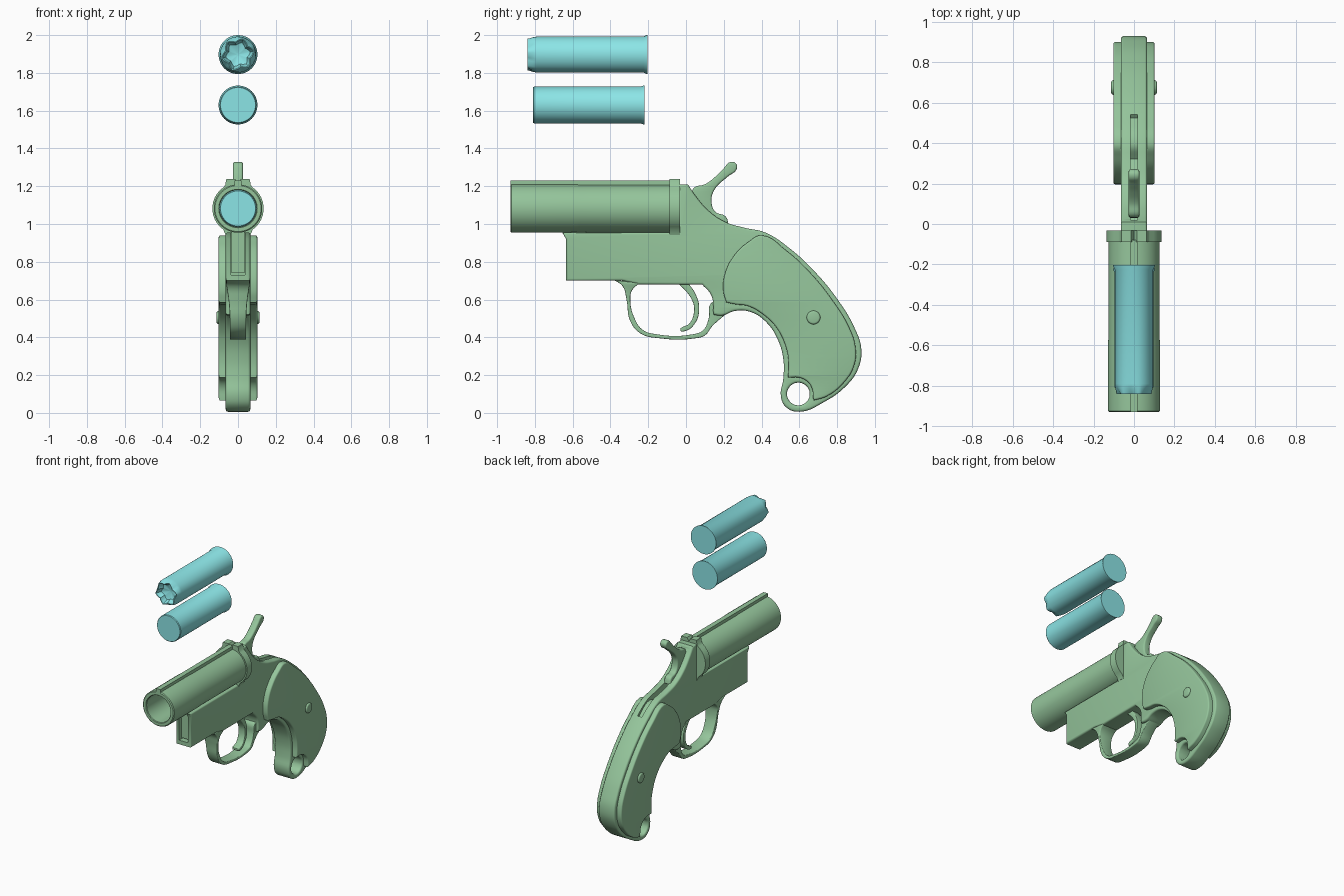
import bpy, bmesh, math
from mathutils import Matrix

if "Cube" in bpy.data.objects:
    bpy.data.objects.remove(bpy.data.objects["Cube"])

# side-view plane (a, b) -> world (y, z), extrusion -> x
TO_SIDE = Matrix(((0, 0, 1, 0), (1, 0, 0, 0), (0, 1, 0, 0), (0, 0, 0, 1)))


def material(name, rgb):
    m = bpy.data.materials.new(name)
    m.diffuse_color = (*rgb, 1)
    m.use_nodes = True
    m.node_tree.nodes["Principled BSDF"].inputs["Base Color"].default_value = m.diffuse_color
    return m


GREEN = material("painted_metal", (0.30, 0.56, 0.33))
CYAN = material("shell_plastic", (0.26, 0.78, 0.79))


def smooth(ob, angle=35):
    bpy.ops.object.select_all(action='DESELECT')
    ob.select_set(True)
    bpy.context.view_layer.objects.active = ob
    bpy.ops.object.shade_smooth_by_angle(angle=math.radians(angle))


def profile(name, loops, half, bevel=0.0, mat=GREEN):
    """Filled outline in (y, z), extruded to x = +-half. A third value marks a corner."""
    cu = bpy.data.curves.new(name, 'CURVE')
    cu.dimensions, cu.fill_mode, cu.resolution_u = '2D', 'BOTH', 5
    cu.extrude, cu.bevel_depth, cu.offset, cu.bevel_resolution = half - bevel, bevel, -bevel, 2
    for pts in loops:
        s = cu.splines.new('BEZIER')
        s.bezier_points.add(len(pts) - 1)
        s.use_cyclic_u = True
        for bp, p in zip(s.bezier_points, pts):
            bp.co = (p[0], p[1], 0)
            bp.handle_left_type = bp.handle_right_type = 'VECTOR' if len(p) > 2 else 'AUTO'
    ob = bpy.data.objects.new(name, cu)
    bpy.context.collection.objects.link(ob)
    bpy.ops.object.select_all(action='DESELECT')
    ob.select_set(True)
    bpy.context.view_layer.objects.active = ob
    bpy.ops.object.convert(target='MESH')
    ob = bpy.context.view_layer.objects.active
    ob.name = name
    bm = bmesh.new()
    bm.from_mesh(ob.data)
    bmesh.ops.remove_doubles(bm, verts=bm.verts, dist=0.0003)
    bmesh.ops.transform(bm, matrix=TO_SIDE, verts=bm.verts)
    bmesh.ops.recalc_face_normals(bm, faces=bm.faces)
    bm.to_mesh(ob.data)
    bm.free()
    ob.data.materials.clear()
    ob.data.materials.append(mat)
    smooth(ob)
    return ob


def mesh_object(name, bm, mat):
    bmesh.ops.recalc_face_normals(bm, faces=bm.faces)
    me = bpy.data.meshes.new(name)
    bm.to_mesh(me)
    bm.free()
    ob = bpy.data.objects.new(name, me)
    bpy.context.collection.objects.link(ob)
    me.materials.append(mat)
    smooth(ob)
    return ob


def lathe(name, rings, z, mat, closed=False, n=48):
    """Rings (y, radius[, star depth]) around an axis along y at height z."""
    bm = bmesh.new()
    rows = []
    for y, r, *star in rings:
        d = star[0] if star else 0
        row = []
        for i in range(n):
            a = 2 * math.pi * i / n
            fold = abs(((6 * i / n + 0.3) % 1) * 2 - 1)
            rr = r - d * fold
            row.append(bm.verts.new((rr * math.cos(a), y, z + rr * math.sin(a))))
        rows.append(row)
    pairs = list(zip(rows, rows[1:])) + ([(rows[-1], rows[0])] if closed else [])
    for a, b in pairs:
        for i in range(n):
            j = (i + 1) % n
            bm.faces.new((a[i], a[j], b[j], b[i]))
    if not closed:
        bm.faces.new(rows[0])
        bm.faces.new(rows[-1])
    return mesh_object(name, bm, mat)


def box(name, lo, hi, mat=GREEN):
    bm = bmesh.new()
    bmesh.ops.create_cube(bm, size=1)
    for v in bm.verts:
        v.co = [l + (h - l) * (c + 0.5) for l, h, c in zip(lo, hi, v.co)]
    return mesh_object(name, bm, mat)


def cut(ob, cutter):
    m = ob.modifiers.new("cut", 'BOOLEAN')
    m.operation, m.object, m.solver = 'DIFFERENCE', cutter, 'EXACT'
    bpy.context.view_layer.objects.active = ob
    bpy.ops.object.modifier_apply(modifier=m.name)
    bpy.data.objects.remove(cutter)
    smooth(ob)


def circle(y, z, r, n=12):
    return [(y + r * math.cos(2 * math.pi * i / n), z + r * math.sin(2 * math.pi * i / n)) for i in range(n)]


# frame with backstrap and lanyard hole
frame = profile("frame", [[
    (-0.04, 1.21, 1), (0.01, 1.21, 1), (0.05, 1.15), (0.12, 1.07), (0.21, 1.01), (0.31, 0.98),
    (0.42, 0.955), (0.55, 0.87), (0.68, 0.75), (0.81, 0.59), (0.89, 0.455), (0.928, 0.34),
    (0.91, 0.23), (0.84, 0.135), (0.735, 0.06), (0.60, 0.006), (0.53, 0.03), (0.502, 0.09),
    (0.515, 0.18), (0.515, 0.285), (0.485, 0.39), (0.42, 0.485), (0.34, 0.535), (0.26, 0.54),
    (0.19, 0.515), (0.145, 0.52, 1), (0.135, 0.62), (0.085, 0.68, 1), (-0.25, 0.68, 1),
    (-0.34, 0.70, 1), (-0.635, 0.70, 1), (-0.635, 0.92, 1), (-0.655, 0.955, 1),
    (-0.04, 0.955, 1)], circle(0.595, 0.10, 0.06)], 0.065, 0.012)
# hammer slot and front hinge channel
cut(frame, profile("hammer_slot_cutter", [[(0.02, 1.3, 1), (0.02, 1.08, 1), (0.2, 0.94, 1),
    (0.49, 0.84, 1), (0.57, 0.9, 1), (0.57, 1.3, 1)]], 0.018))
cut(frame, box("channel_cutter", (-0.036, -0.7, 0.73), (0.036, -0.54, 1.0)))
box("hinge_lug", (-0.034, -0.61, 0.74), (0.034, -0.53, 0.97))

# trigger guard, narrower towards the bottom
guard = profile("trigger_guard", [[
    (-0.38, 0.703, 1), (-0.335, 0.67), (-0.315, 0.60), (-0.295, 0.485), (-0.24, 0.42), (-0.14, 0.395),
    (0.05, 0.395), (0.10, 0.41), (0.14, 0.46), (0.21, 0.522, 1), (0.17, 0.59, 1), (0.132, 0.58),
    (0.12, 0.50), (0.09, 0.437), (0.04, 0.417), (-0.16, 0.417), (-0.23, 0.44), (-0.272, 0.50),
    (-0.295, 0.60), (-0.285, 0.65), (-0.24, 0.69, 1)]], 0.062, 0.006)
for v in guard.data.vertices:
    t = min(1, max(0, (v.co.z - 0.48) / 0.2))
    v.co.x *= 0.70 + 0.30 * t * t

profile("trigger", [[(-0.045, 0.69, 1), (0.01, 0.69, 1), (0.05, 0.63), (0.07, 0.55), (0.045, 0.47),
    (-0.005, 0.433), (-0.03, 0.437), (0.02, 0.475), (0.043, 0.55), (0.025, 0.61)]], 0.028, 0.005)

# grip panels (one slab showing on both sides)
profile("grip_panels", [[
    (0.40, 0.94), (0.33, 0.905), (0.26, 0.84), (0.21, 0.75), (0.197, 0.65), (0.213, 0.585, 1),
    (0.26, 0.575), (0.33, 0.565), (0.41, 0.52), (0.48, 0.45), (0.525, 0.36), (0.543, 0.27),
    (0.54, 0.187, 1), (0.61, 0.184), (0.66, 0.145), (0.675, 0.065, 1), (0.75, 0.09), (0.84, 0.165),
    (0.89, 0.25), (0.897, 0.35), (0.86, 0.46), (0.78, 0.59), (0.66, 0.74), (0.53, 0.86)]],
    0.102, 0.010)
profile("grip_screw", [circle(0.675, 0.505, 0.036)], 0.113, 0.010)

# hammer with thumb spur
profile("hammer", [[
    (0.03, 1.14, 1), (0.04, 1.19), (0.10, 1.21), (0.155, 1.25), (0.20, 1.295), (0.235, 1.328),
    (0.265, 1.32), (0.268, 1.29), (0.22, 1.25), (0.15, 1.18), (0.135, 1.12), (0.155, 1.065),
    (0.21, 1.04), (0.225, 1.0, 1), (0.12, 0.99, 1)]], 0.026, 0.010)

# barrel with bore, top rib
BORE_Z = 1.082
lathe("barrel", [(-0.93, 0.122), (-0.925, 0.128), (-0.58, 0.128), (-0.56, 0.126), (-0.08, 0.126),
                 (-0.08, 0.098), (-0.925, 0.098), (-0.93, 0.102)], BORE_Z, GREEN, closed=True)
box("barrel_rib", (-0.018, -0.93, 1.19), (0.018, -0.08, 1.23))

# breech plate: round sides, flat sighted top
bm = bmesh.new()
half = [(0.015, 1.238), (0.062, 1.238), (0.068, 1.205)]
half += [(0.136 * math.cos(math.radians(a)), BORE_Z + 0.136 * math.sin(math.radians(a)))
         for a in range(55, -56, -10)]
half += [(0.066, 0.942)]
ring = [(0, 1.215)] + half + [(-x, z) for x, z in reversed(half)]
face = bm.faces.new([bm.verts.new((x, -0.088, z)) for x, z in ring])
ext = bmesh.ops.extrude_face_region(bm, geom=[face], use_keep_orig=True)
for v in ext["geom"]:
    if isinstance(v, bmesh.types.BMVert):
        v.co.y = -0.032
mesh_object("breech_plate", bm, GREEN)

# shells: star crimped, plain, and one loaded in the barrel
lathe("crimped_shell", [(-0.203, 0.103), (-0.209, 0.103), (-0.225, 0.095), (-0.79, 0.095),
      (-0.81, 0.094, 0.004), (-0.84, 0.088, 0.020), (-0.838, 0.083, 0.020),
      (-0.80, 0.066, 0.016), (-0.785, 0.01)], 1.897, CYAN, n=60)


def plain_shell(name, y, z):
    lathe(name, [(y, 0.103), (y - 0.006, 0.103), (y - 0.02, 0.097), (y - 0.585, 0.097),
                 (y - 0.59, 0.093)], z, CYAN)


plain_shell("plain_shell", -0.22, 1.63)
plain_shell("loaded_shell", -0.088, BORE_Z)
